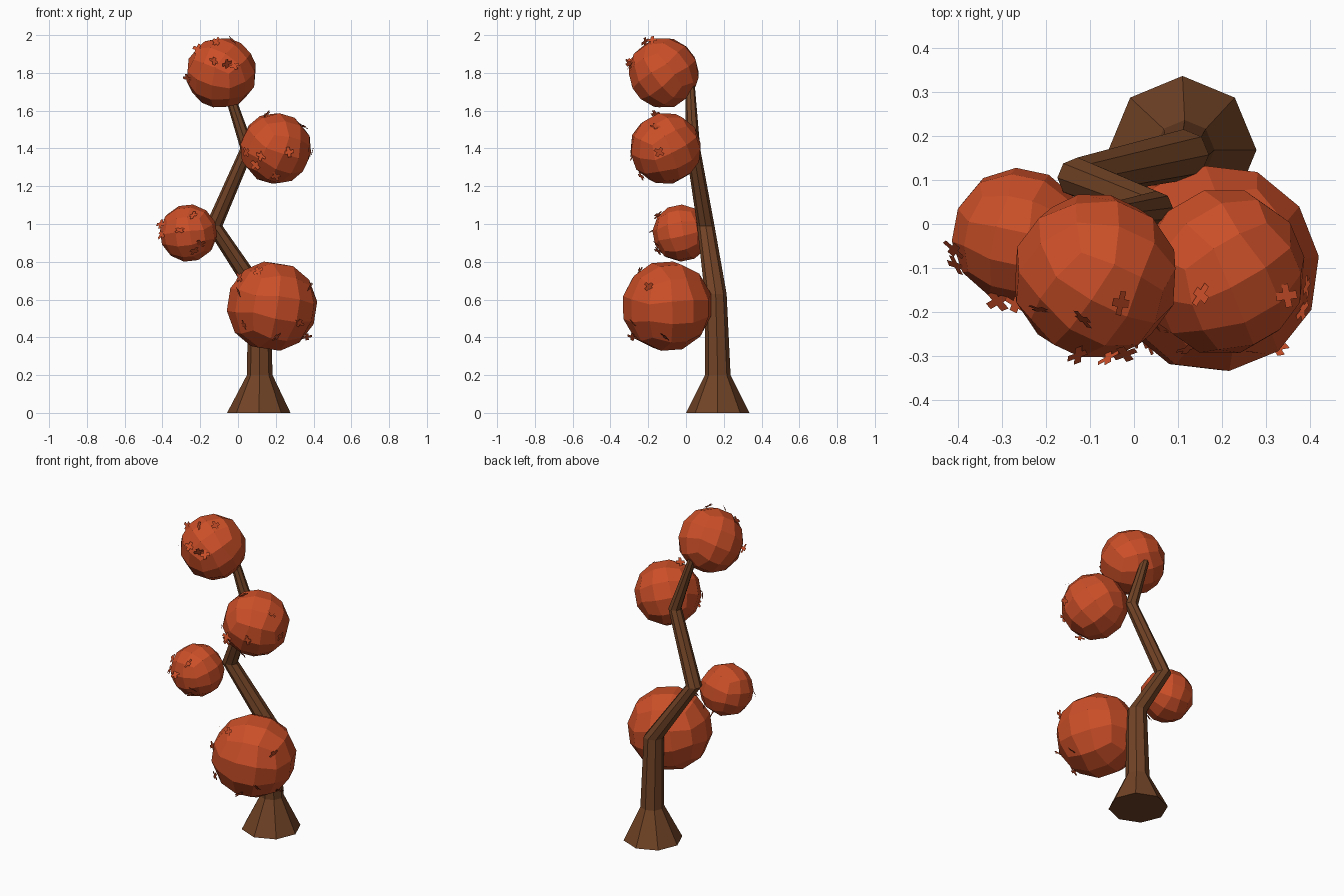
import bpy, bmesh, math, random
from mathutils import Vector, Euler, Matrix

if "Cube" in bpy.data.objects:
    bpy.data.objects.remove(bpy.data.objects["Cube"])

random.seed(4)


def material(name, rgb):
    m = bpy.data.materials.new(name)
    m.diffuse_color = (*rgb, 1)
    m.use_nodes = True
    m.node_tree.nodes["Principled BSDF"].inputs["Base Color"].default_value = m.diffuse_color
    return m


BARK = material("brown bark", (0.165, 0.056, 0.019))
FOLIAGE = material("rust orange foliage", (0.60, 0.078, 0.021))


def finish(bm, name, mat):
    me = bpy.data.meshes.new(name)
    bm.to_mesh(me)
    bm.free()
    me.materials.append(mat)
    ob = bpy.data.objects.new(name, me)
    bpy.context.collection.objects.link(ob)
    return ob


# Trunk: octagonal rings (x, y, z, radius) joined into a zigzag stem
path = [(0.11, 0.168, 0.0, 0.168), (0.115, 0.168, 0.2, 0.068),
        (0.112, 0.157, 0.63, 0.058), (-0.128, 0.105, 0.99, 0.046),
        (0.05, 0.037, 1.4, 0.038), (-0.06, 0.022, 1.73, 0.025)]
bm = bmesh.new()
rings = []
for x, y, z, r in path:
    rings.append([bm.verts.new((x + r * math.cos(i * math.pi / 4),
                                y + r * math.sin(i * math.pi / 4), z)) for i in range(8)])
for a, b in zip(rings, rings[1:]):
    for i in range(8):
        j = (i + 1) % 8
        bm.faces.new((a[i], a[j], b[j], b[i]))
bm.faces.new(rings[0][::-1])
bm.faces.new(rings[-1])
finish(bm, "trunk", BARK)


# Foliage ball: cube with a 3 x 3 grid per side, rounded to a faceted sphere
def ball(name, centre, r, rot):
    bm = bmesh.new()
    bmesh.ops.create_cube(bm, size=2)
    bmesh.ops.subdivide_edges(bm, edges=bm.edges[:], cuts=2, use_grid_fill=True)
    turn = Euler([math.radians(a) for a in rot]).to_matrix()
    for v in bm.verts:
        d = Vector([math.tan(c * math.pi / 4) for c in v.co]).normalized()
        v.co = Vector(centre) + turn @ d * r
    finish(bm, name, FOLIAGE)


# Loose leaves: small cross-shaped plates poking out of the front of a ball
def leaves(name, centre, r, spots):
    bm = bmesh.new()
    w, l = 0.009, 0.027
    outline = [(l, -w), (l, w), (w, w), (w, l), (-w, l * 1.1), (-w, w),
               (-l, w), (-l, -w), (-w, -w), (-w, -l), (w, -l), (w, -w)]
    for u, v in spots:
        d = Vector((u, -math.sqrt(max(0.0, 1 - u * u - v * v)), v)).normalized()
        tilt = Euler((random.uniform(-0.8, 0.8), random.uniform(-0.8, 0.8),
                      random.uniform(0, 6.28))).to_matrix()
        turn = d.to_track_quat('Z', 'Y').to_matrix() @ tilt
        at = Vector(centre) + d * (r + 0.005)
        bm.faces.new([bm.verts.new(at + turn @ Vector((x, y, 0))) for x, y in outline])
    finish(bm, name, FOLIAGE)


balls = [
    ("lower", (0.18, -0.10, 0.565), 0.242, (4, 8, 22),
     [(-0.7, 0.62), (0.82, 0.42), (0.58, -0.36), (-0.6, -0.4), (0.75, -0.66),
      (-0.72, 0.3), (0.1, -0.66), (-0.3, 0.75)]),
    ("left", (-0.262, -0.025, 0.952), 0.153, (12, -6, -12),
     [(-0.3, 0.1), (0.2, -0.6), (0.15, 0.6), (-0.93, 0.3), (0.4, -0.35),
      (-0.9, -0.05)]),
    ("right", (0.20, -0.108, 1.40), 0.191, (28, 14, 30),
     [(0.98, -0.1), (0.75, 0.6), (-0.25, 0.93), (-0.8, -0.1), (-0.4, -0.2),
      (0.35, -0.1), (0.0, -0.75), (-0.55, -0.45)]),
    ("top", (-0.088, -0.118, 1.80), 0.189, (32, 20, -25),
     [(-0.2, 0.32), (0.3, 0.9), (0.35, 0.2), (-0.93, -0.15), (-0.65, 0.65),
      (0.15, 0.25), (-0.15, 0.85)]),
]
for name, centre, r, rot, spots in balls:
    ball(name + "_foliage_ball", centre, r, rot)
    leaves(name + "_loose_leaves", centre, r, spots)
